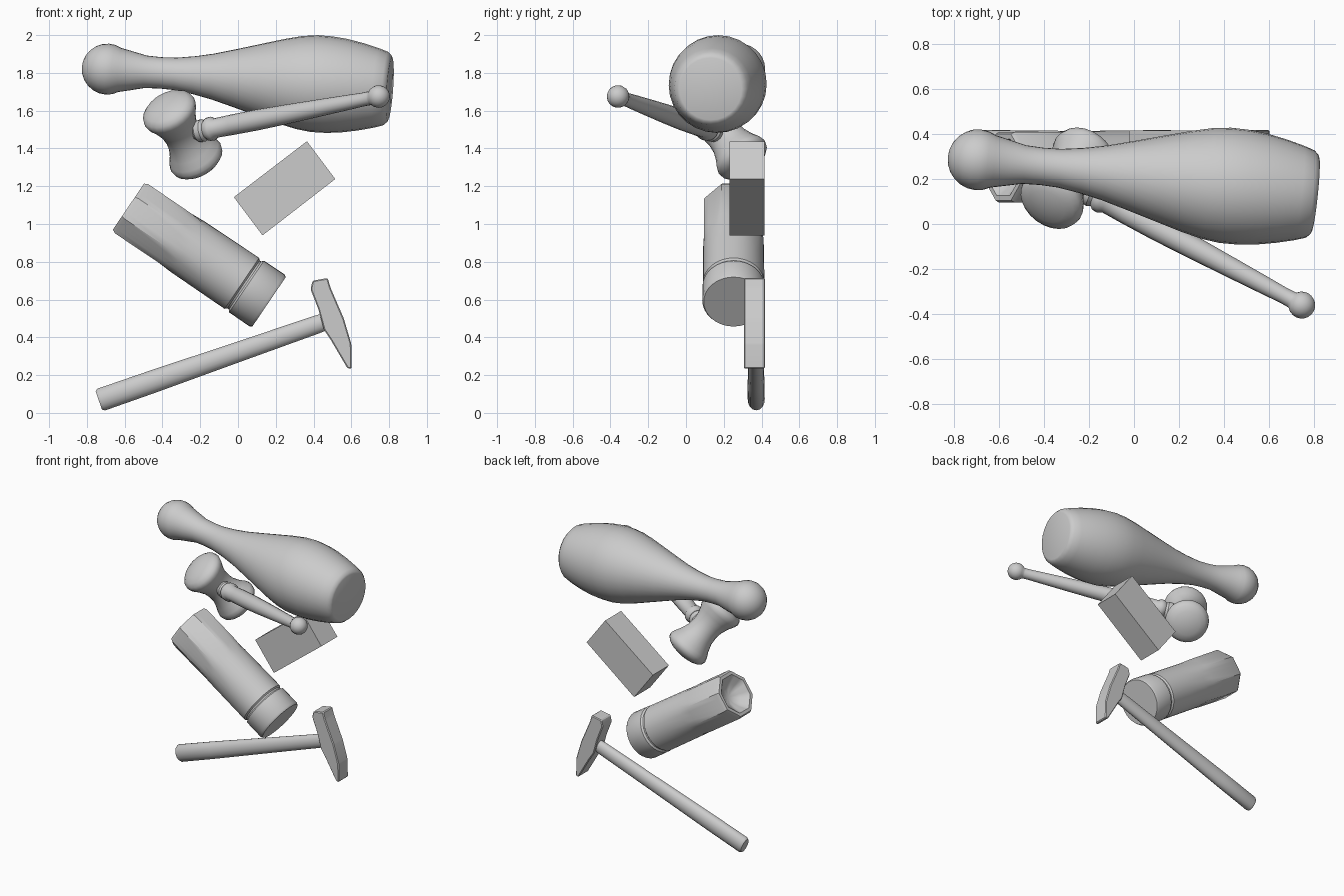
import bpy, bmesh
from math import pi, cos, sin, radians
from mathutils import Vector

if "Cube" in bpy.data.objects:
    bpy.data.objects.remove(bpy.data.objects["Cube"])


def finish(name, bm, angle=35):
    bmesh.ops.remove_doubles(bm, verts=bm.verts, dist=1e-5)
    bmesh.ops.recalc_face_normals(bm, faces=bm.faces)
    me = bpy.data.meshes.new(name)
    bm.to_mesh(me)
    bm.free()
    ob = bpy.data.objects.new(name, me)
    bpy.context.collection.objects.link(ob)
    bpy.ops.object.select_all(action='DESELECT')
    ob.select_set(True)
    bpy.context.view_layer.objects.active = ob
    bpy.ops.object.shade_smooth_by_angle(angle=radians(angle))
    return ob


def turned(name, start, end, profile, n=24, shape=lambda d, a: 1.0, squash=1.0):
    """Rings (distance, radius) swept round the axis start -> end."""
    start, end = Vector(start), Vector(end)
    w = (end - start).normalized()
    v = (Vector((0, 1, 0)) - w * w.y).normalized()   # towards the back
    u = v.cross(w)
    bm = bmesh.new()
    rings = []
    for d, r in profile:
        ring = []
        for i in range(n):
            a = 2 * pi * i / n
            k = r * shape(d, a)
            ring.append(bm.verts.new(start + w * d + u * cos(a) * k + v * sin(a) * k * squash))
        rings.append(ring)
    for p, q in zip(rings, rings[1:]):
        for i in range(n):
            j = (i + 1) % n
            bm.faces.new((p[i], p[j], q[j], q[i]))
    for ring, r in ((rings[0], profile[0][1]), (rings[-1], profile[-1][1])):
        if r > 1e-4:
            bm.faces.new(ring)
    return finish(name, bm)


def ball(centre, r, a0, a1, steps):
    """Profile points of an arc, angles in degrees from the near pole."""
    out = []
    for i in range(steps + 1):
        a = radians(a0 + (a1 - a0) * i / steps)
        out.append((centre - r * cos(a), max(r * sin(a), 0)))
    return out


def slab(name, outline, y0, y1, bevel):
    """Front outline (x, z) extruded in y."""
    bm = bmesh.new()
    f = bm.faces.new([bm.verts.new((x, y0, z)) for x, z in outline])
    ext = bmesh.ops.extrude_face_region(bm, geom=[f])
    bmesh.ops.translate(bm, vec=(0, y1 - y0, 0),
                        verts=[g for g in ext['geom'] if isinstance(g, bmesh.types.BMVert)])
    # close the front again if the extrusion consumed it
    edges = [e for e in bm.edges if e.is_boundary]
    if edges:
        bmesh.ops.holes_fill(bm, edges=edges)
    bmesh.ops.recalc_face_normals(bm, faces=bm.faces)
    if bevel:
        bmesh.ops.bevel(bm, geom=list(bm.edges), offset=bevel, segments=1, affect='EDGES')
    return finish(name, bm, 25)


# Juggling pin
pin_dir = Vector((1.5, -0.155, -0.105)).normalized()
pin_start = Vector((-0.692, 0.285, 1.82)) - pin_dir * 0.135
turned("pin", pin_start, pin_start + pin_dir,
       ball(0.135, 0.135, 0, 120, 8) +
       [(0.27, 0.102), (0.34, 0.086), (0.42, 0.083), (0.50, 0.086), (0.60, 0.101),
        (0.70, 0.122), (0.82, 0.155), (0.95, 0.192), (1.07, 0.226), (1.16, 0.247),
        (1.24, 0.257), (1.32, 0.256), (1.40, 0.248), (1.49, 0.231), (1.57, 0.211),
        (1.62, 0.195), (1.638, 0.178), (1.643, 0.165)], n=28)

# Mallet head with domed ends and a narrow waist
head_mid = Vector((-0.293, 0.203, 1.473))
head_dir = Vector((0.145, 0.193, -0.25)).normalized()
half = [(0.0, 0.098), (0.05, 0.103), (0.10, 0.121), (0.14, 0.142), (0.165, 0.150),
        (0.19, 0.144), (0.21, 0.122), (0.225, 0.085), (0.233, 0.04), (0.236, 0.0)]
turned("mallet_head", head_mid, head_mid + head_dir,
       [(-d, r) for d, r in half[:0:-1]] + half)

# Mallet handle with collar and end ball
turned("mallet_handle", (-0.292, 0.19, 1.475), (0.745, -0.36, 1.675),
       [(0, 0.045), (0.08, 0.045), (0.095, 0.058), (0.125, 0.060), (0.14, 0.050),
        (0.155, 0.062), (0.18, 0.064), (0.2, 0.052), (0.30, 0.054), (0.45, 0.055),
        (0.65, 0.051), (0.85, 0.045), (1.0, 0.040), (1.1, 0.036), (1.135, 0.037)] +
       ball(1.19, 0.060, 40, 180, 8), n=16)

# Wooden block
slab("block", [(0.365, 1.438), (0.515, 1.238), (0.13, 0.940), (-0.022, 1.142)],
     0.23, 0.415, 0)


# Barrel: octagonal with a hollow end, fading to round, then groove and cap
def facets(d, a):
    if d > 0.38:
        return 1.0
    flat = 0.93 / cos((a + pi / 8) % (pi / 4) - pi / 8)
    t = min(max((d - 0.30) / 0.08, 0), 1)
    return flat * (1 - t) + t


turned("barrel", (-0.580, 0.252, 1.092), (0.165, 0.252, 0.588),
       [(0.075, 0.0), (0.070, 0.05), (0.045, 0.09), (0.0, 0.135), (0.0, 0.158),
        (0.02, 0.169), (0.30, 0.168), (0.38, 0.161), (0.55, 0.162), (0.725, 0.163),
        (0.735, 0.153), (0.745, 0.153), (0.755, 0.165), (0.885, 0.166), (0.899, 0.158)],
       n=32, shape=facets)

# Hammer handle, oval in section
turned("hammer_handle", (-0.737, 0.372, 0.066), (0.47, 0.368, 0.486),
       [(0.0, 0.052), (0.015, 0.061), (0.3, 0.060), (0.8, 0.053), (1.22, 0.048), (1.27, 0.046)],
       n=16, squash=0.74)

# Hammer head with a wedge end
slab("hammer_head",
     [(0.384, 0.655), (0.395, 0.700), (0.475, 0.714), (0.489, 0.665), (0.560, 0.500),
      (0.600, 0.365), (0.602, 0.235), (0.580, 0.235), (0.492, 0.385), (0.455, 0.440),
      (0.425, 0.550)],
     0.306, 0.418, 0.006)
